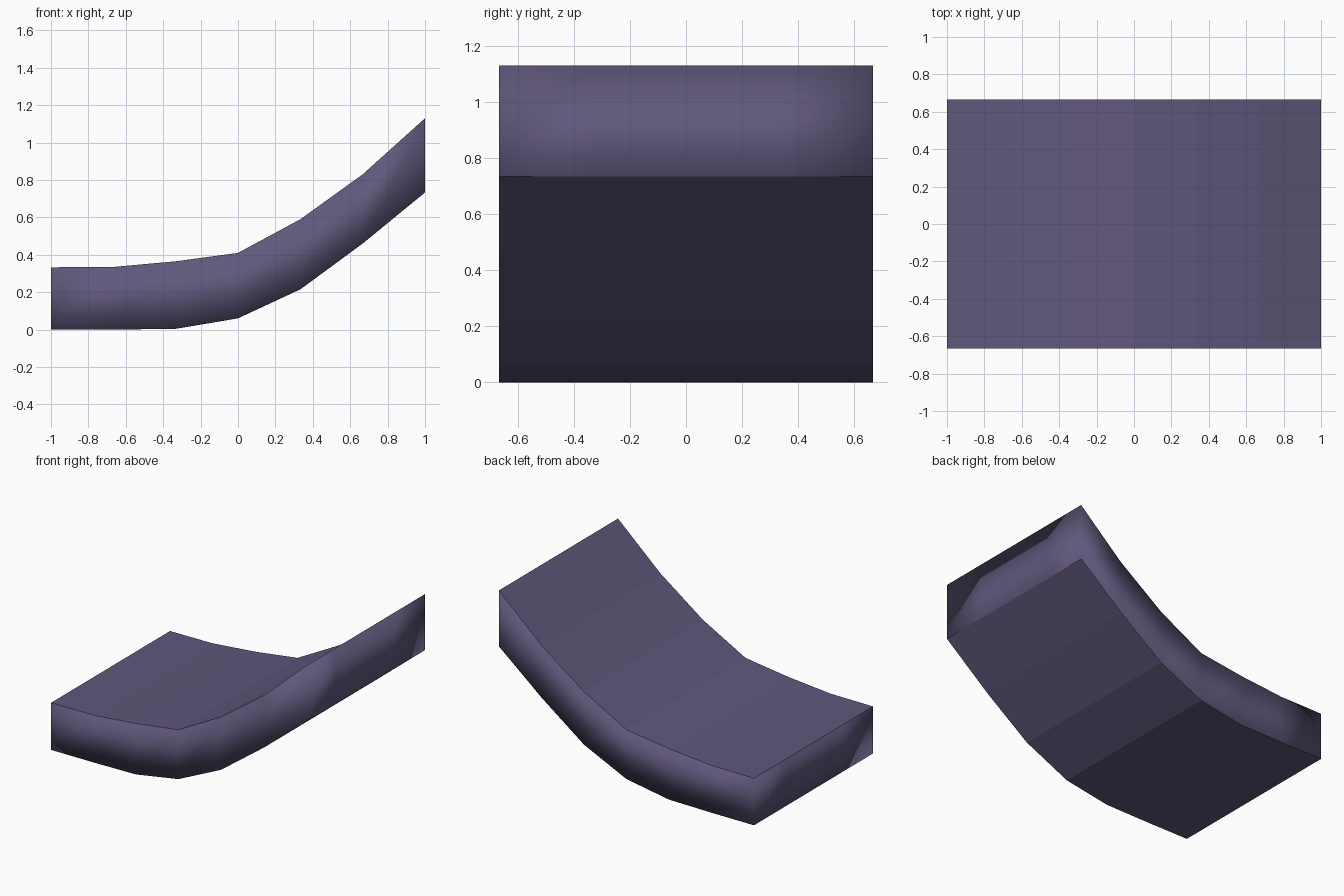
import bpy, bmesh

if "Cube" in bpy.data.objects:
    bpy.data.objects.remove(bpy.data.objects["Cube"])

# One flat colour for the whole piece
mat = bpy.data.materials.new("dusky purple")
mat.diffuse_color = (0.118, 0.097, 0.200, 1)
mat.use_nodes = True
mat.node_tree.nodes["Principled BSDF"].inputs["Base Color"].default_value = mat.diffuse_color

# Side profile: top and bottom heights at seven even steps along x
TOP = [0.333, 0.335, 0.365, 0.41, 0.59, 0.83, 1.13]
BOTTOM = [0.0, 0.0, 0.004, 0.06, 0.215, 0.46, 0.733]
HALF_WIDTH = 2 / 3

# Curved ramp slab: a 6 x 4 x 1 cell block bent to the profile
bm = bmesh.new()


def sheet(heights):
    """Grid of vertices following the heights along x."""
    return [[bm.verts.new((-1 + i / 3, -HALF_WIDTH + j / 3, z)) for j in range(5)]
            for i, z in enumerate(heights)]


def rim(grid):
    """Vertices around the outside of a sheet, in order."""
    return ([grid[i][0] for i in range(6)] + [grid[6][j] for j in range(4)]
            + [grid[i][4] for i in range(6, 0, -1)] + [grid[0][j] for j in range(4, 0, -1)])


top, bottom = sheet(TOP), sheet(BOTTOM)
for grid in (top, bottom):
    for i in range(6):
        for j in range(4):
            bm.faces.new((grid[i][j], grid[i + 1][j], grid[i + 1][j + 1], grid[i][j + 1]))
a, b = rim(top), rim(bottom)
for k in range(len(a)):
    n = (k + 1) % len(a)
    bm.faces.new((b[k], b[n], a[n], a[k]))
bmesh.ops.recalc_face_normals(bm, faces=bm.faces)
for f in bm.faces:
    f.smooth = True

mesh = bpy.data.meshes.new("curved_ramp")
bm.to_mesh(mesh)
bm.free()
mesh.materials.append(mat)
ramp = bpy.data.objects.new("curved_ramp", mesh)
bpy.context.collection.objects.link(ramp)

# Flat shading on top and underside, soft rounded shading around the sides
soft = [v.normal.copy() for v in mesh.vertices]
normals = [None] * len(mesh.loops)
for p in mesh.polygons:
    flat = p.normal.copy()
    for li in p.loop_indices:
        normals[li] = flat if abs(flat.z) > 0.1 else soft[mesh.loops[li].vertex_index]
mesh.normals_split_custom_set([tuple(n) for n in normals])
